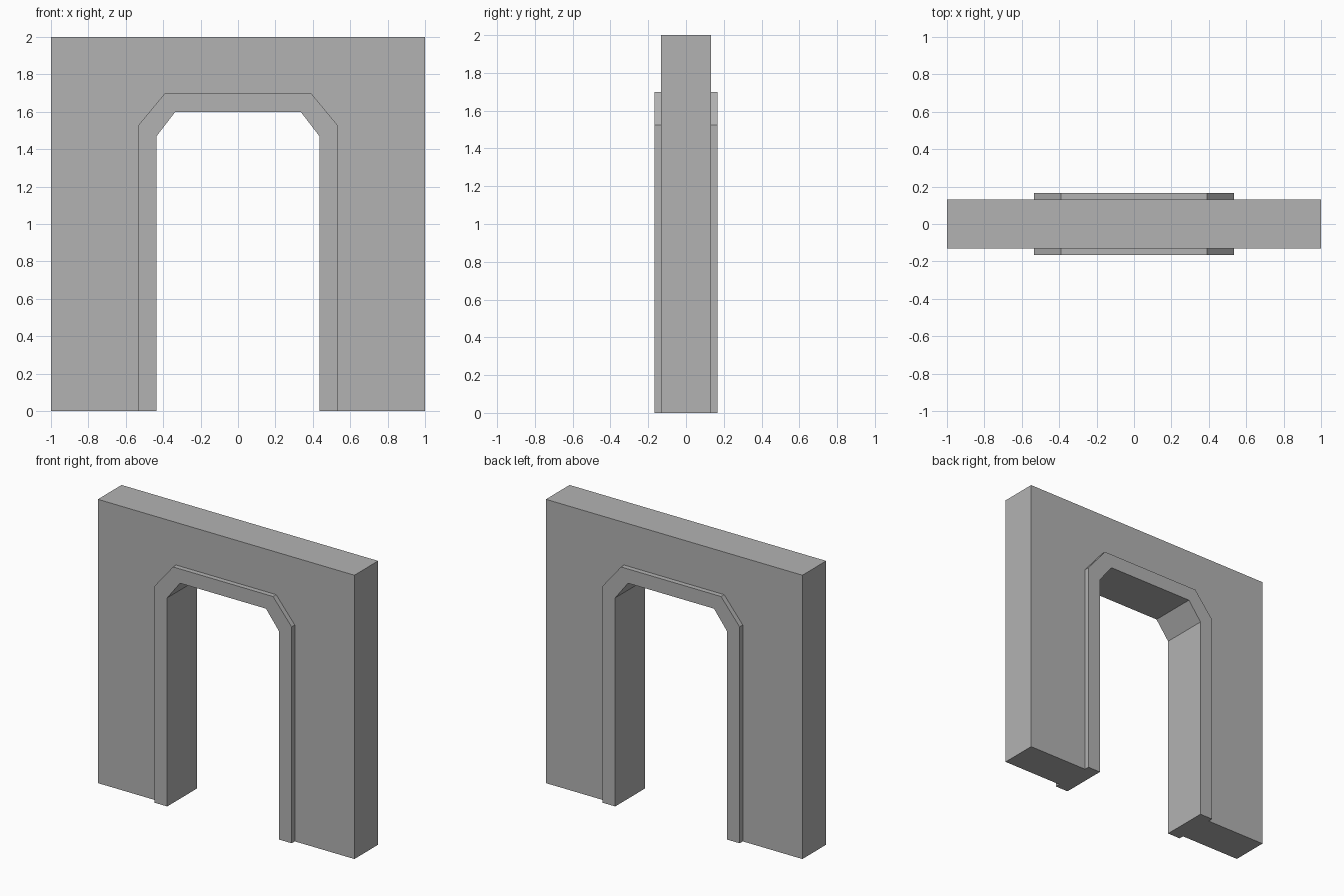
import bpy
import bmesh

if "Cube" in bpy.data.objects:
    bpy.data.objects.remove(bpy.data.objects["Cube"])

WALL_Y = 0.132    # half thickness of the wall
FRAME_Y = 0.167   # half thickness of the raised frame

# Dark grey stone
stone = bpy.data.materials.new("dark_grey")
stone.diffuse_color = (0.45, 0.45, 0.45, 1)
stone.use_nodes = True
stone.node_tree.nodes["Principled BSDF"].inputs["Base Color"].default_value = stone.diffuse_color


def mirrored(half):
    """Complete a left-hand path (x, z) with its mirror image."""
    return half + [(-x, z) for x, z in reversed(half)]


wall_edge = mirrored([(-1, 0), (-1, 1.525), (-1, 2)])
frame_edge = mirrored([(-0.535, 0), (-0.535, 1.525), (-0.39, 1.70)])
opening = mirrored([(-0.435, 0), (-0.435, 1.47), (-0.335, 1.60)])


def sweep(name, section, hidden):
    """Loft a closed section of (path, y) rails; drop the strip hidden in the joint."""
    bm = bmesh.new()
    rails = [[bm.verts.new((x, y, z)) for x, z in path] for path, y in section]
    buried = []
    for i, a in enumerate(rails):
        b = rails[(i + 1) % len(rails)]
        for k in range(len(a) - 1):
            face = bm.faces.new((a[k], a[k + 1], b[k + 1], b[k]))
            if i == hidden:
                buried.append(face)
    # feet on the ground
    for end in (0, -1):
        bm.faces.new([r[end] for r in rails])
    bmesh.ops.recalc_face_normals(bm, faces=bm.faces)
    bmesh.ops.delete(bm, geom=buried, context='FACES')
    mesh = bpy.data.meshes.new(name)
    bm.to_mesh(mesh)
    bm.free()
    mesh.materials.append(stone)
    obj = bpy.data.objects.new(name, mesh)
    bpy.context.collection.objects.link(obj)
    return obj


# Wall panel around the doorway
sweep("wall", [(wall_edge, WALL_Y), (wall_edge, -WALL_Y),
               (frame_edge, -WALL_Y), (frame_edge, WALL_Y)], hidden=2)

# Raised frame lining the opening, proud on both sides
sweep("door_frame", [(opening, -FRAME_Y), (opening, FRAME_Y),
                     (frame_edge, FRAME_Y), (frame_edge, WALL_Y),
                     (frame_edge, -WALL_Y), (frame_edge, -FRAME_Y)], hidden=3)
